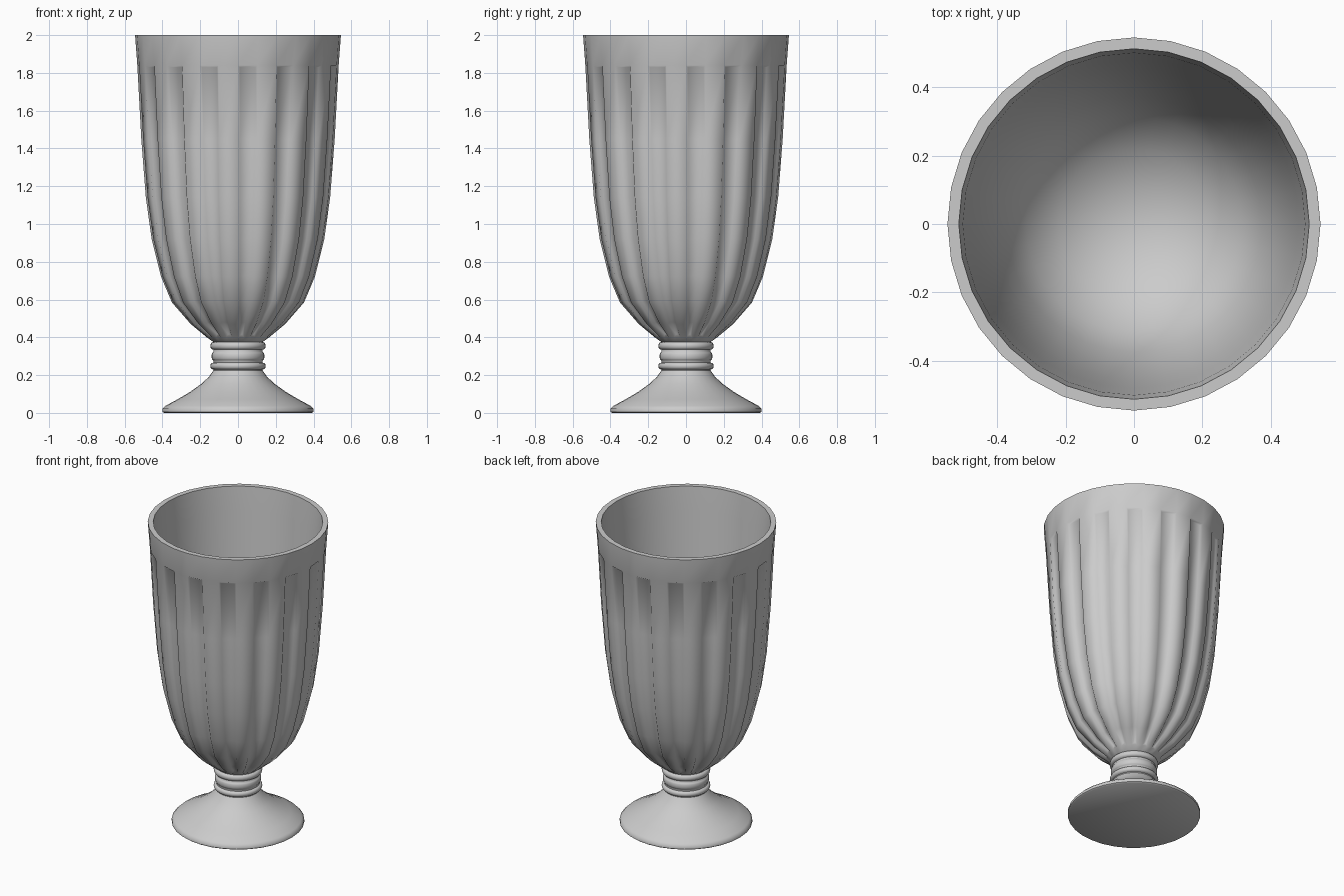
import bpy, bmesh, math

cube = bpy.data.objects.get("Cube")
if cube:
    bpy.data.objects.remove(cube)

SIDES = 32

glass = bpy.data.materials.new("pale_grey_glass")
glass.use_nodes = True
colour = (0.6, 0.6, 0.6, 1)
glass.diffuse_color = colour
glass.node_tree.nodes["Principled BSDF"].inputs["Base Color"].default_value = colour


def lathe(name, profile, smooth_angle, flute_span=None):
    """Revolve (radius, height) points; optionally sink flutes into every other side."""
    bm = bmesh.new()
    rings = []
    for r, z in profile:
        if r == 0:
            rings.append([bm.verts.new((0, 0, z))] * SIDES)
        else:
            rings.append([bm.verts.new((r * math.cos(a), r * math.sin(a), z))
                          for a in (math.tau * i / SIDES for i in range(SIDES))])
    flutes = []
    for row, (low, high) in enumerate(zip(rings, rings[1:])):
        for i in range(SIDES):
            j = (i + 1) % SIDES
            corners = list(dict.fromkeys((low[i], low[j], high[j], high[i])))
            face = bm.faces.new(corners)
            if flute_span and i % 2 == 0 and flute_span[0] <= row < flute_span[1]:
                flutes.append(face)
    bm.normal_update()
    if flutes:
        bmesh.ops.inset_region(bm, faces=flutes, thickness=0.011, depth=-0.012,
                               use_even_offset=True, use_boundary=True)
    mesh = bpy.data.meshes.new(name)
    bm.to_mesh(mesh)
    bm.free()
    mesh.materials.append(glass)
    obj = bpy.data.objects.new(name, mesh)
    bpy.context.collection.objects.link(obj)
    bpy.ops.object.select_all(action='DESELECT')
    obj.select_set(True)
    bpy.context.view_layer.objects.active = obj
    bpy.ops.object.shade_smooth_by_angle(angle=math.radians(smooth_angle))
    return obj


# Bowl: fluted outside, flat rim, plain inside
outer = [(0.13, 0.375), (0.165, 0.4), (0.25, 0.47), (0.35, 0.585), (0.407, 0.72),
         (0.457, 0.92), (0.488, 1.14), (0.512, 1.45), (0.533, 1.84), (0.545, 2)]
inner = [(0.512, 2), (0.5, 1.84), (0.48, 1.45), (0.456, 1.14), (0.424, 0.92),
         (0.374, 0.72), (0.315, 0.6), (0.22, 0.51), (0.11, 0.46), (0, 0.445)]
lathe("bowl", outer + inner, 60, flute_span=(1, 8))

# Stem: two rounded collars with a slim bead between them
stem = [(0.13, 0.22)]
for height, radius, half in ((0.248, 0.147, 0.018), (0.3, 0.14, 0.022), (0.355, 0.147, 0.02)):
    for step in range(7):
        a = math.pi * step / 6
        stem.append((0.131 + (radius - 0.131) * math.sin(a), height - half * math.cos(a)))
lathe("stem", stem + [(0.13, 0.385)], 60)

# Foot: flared disc with a thin rounded edge and flat underside
lathe("foot", [(0, 0), (0.392, 0), (0.4, 0.006), (0.4, 0.022), (0.385, 0.037),
               (0.32, 0.072), (0.255, 0.11), (0.195, 0.153), (0.155, 0.19),
               (0.13, 0.225)], 50)
